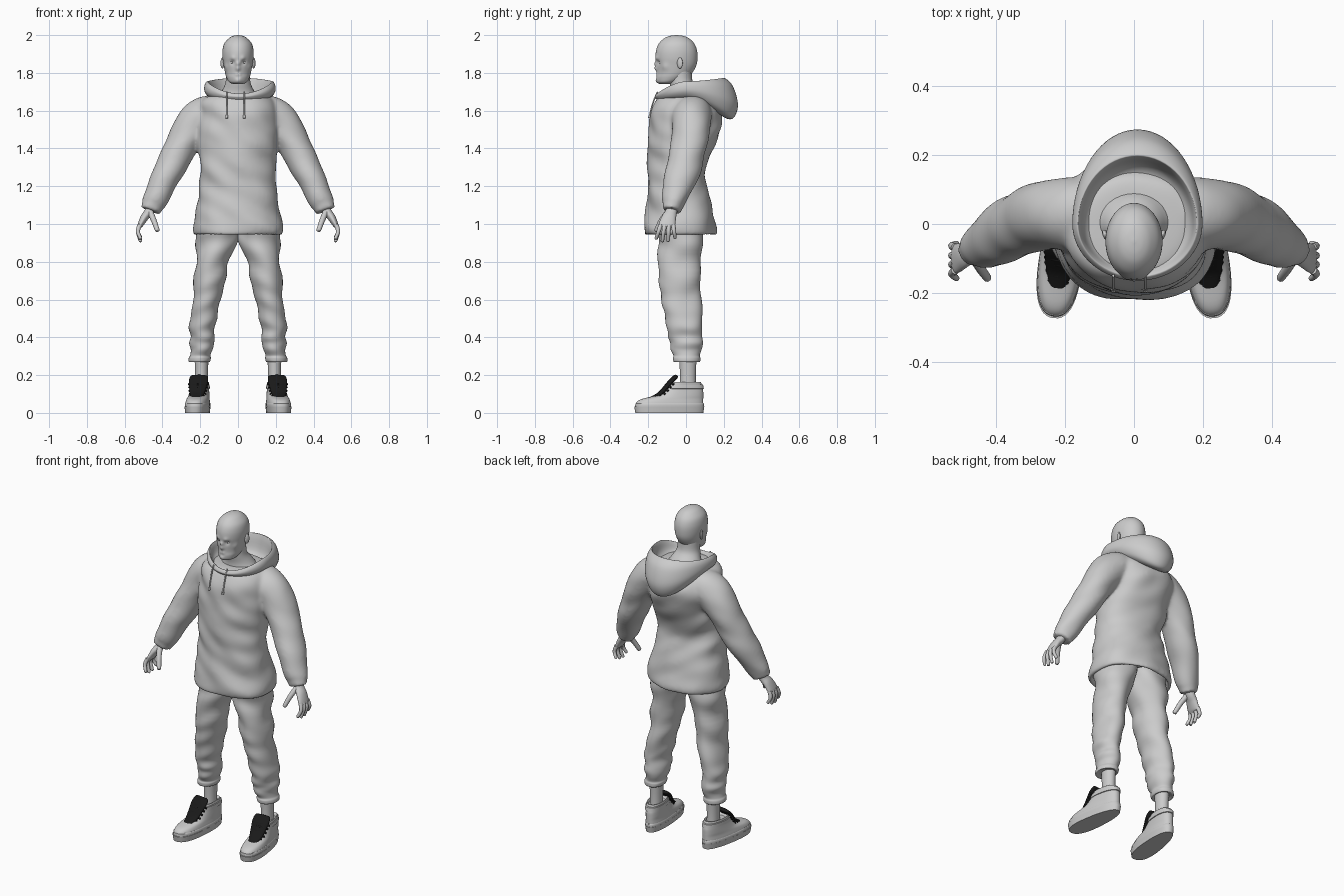
import bpy, bmesh, math
from mathutils import Vector, Matrix, noise

BLACK = bpy.data.materials.new("black")
BLACK.diffuse_color = (0.01, 0.01, 0.01, 1)


def spline(rows, sub):
    """Catmull-Rom interpolation through tuples of numbers."""
    rows = [Vector(r) for r in rows]
    out = []
    for i in range(len(rows) - 1):
        a, b, c, d = rows[max(i - 1, 0)], rows[i], rows[i + 1], rows[min(i + 2, len(rows) - 1)]
        for k in range(sub):
            t = k / sub
            out.append(0.5 * (2 * b + (c - a) * t + (2 * a - 5 * b + 4 * c - d) * t * t
                              + (3 * b - a - 3 * c + d) * t ** 3))
    return out + [rows[-1]]


def skin(name, rings, mirror=False, cap=True, xf=None, mat=None, angle=60):
    """Join rings of points into one smooth mesh."""
    bm = bmesh.new()
    vs = [[bm.verts.new(p) for p in r] for r in rings]
    n = len(vs[0])
    for r, s in zip(vs, vs[1:]):
        for i in range(n):
            bm.faces.new((r[i], r[(i + 1) % n], s[(i + 1) % n], s[i]))
    if cap:
        bm.faces.new(vs[0])
        bm.faces.new(vs[-1])
    bmesh.ops.recalc_face_normals(bm, faces=bm.faces)
    if xf:
        bm.transform(xf)
    me = bpy.data.meshes.new(name)
    bm.to_mesh(me)
    bm.free()
    ob = bpy.data.objects.new(name, me)
    bpy.context.collection.objects.link(ob)
    bpy.ops.object.select_all(action='DESELECT')
    ob.select_set(True)
    bpy.context.view_layer.objects.active = ob
    bpy.ops.object.shade_smooth_by_angle(angle=math.radians(angle))
    if mirror:
        ob.modifiers.new("mirror", 'MIRROR').use_mirror_merge = False
    if mat:
        me.materials.append(mat)
    return ob


def loft(name, secs, seg=32, sub=5, flat=True, e=2.0, fold=0, taper=0, bumps=(), **kw):
    """Sweep ellipses given as (x, y, z, half width, half depth)."""
    rows, rings = spline(secs, sub), []
    for i, r in enumerate(rows):
        c = Vector(r[:3])
        A, B = Vector((1, 0, 0)), Vector((0, 1, 0))
        if not flat:
            T = (Vector(rows[min(i + 1, len(rows) - 1)][:3]) - Vector(rows[max(i - 1, 0)][:3])).normalized()
            B = (B - T * B.dot(T)).normalized()
            A = B.cross(T)
        ring = []
        for k in range(seg):
            t = 2 * math.pi * k / seg
            u, v = (math.copysign(abs(f) ** (2 / e), f) for f in (math.cos(t), math.sin(t)))
            d = A * (u * r[3] * (1 - taper * v)) + B * (v * r[4])
            p = c + d
            if fold:
                p += d.normalized() * fold * noise.noise(Vector((p.x * 6, p.y * 6, p.z * 11 + p.x * 5)))
            m = Vector((abs(p.x), p.y, p.z))
            for q, rad, push in bumps:
                w = math.exp(-((m - Vector(q)).length / rad) ** 2)
                p += Vector((math.copysign(push[0], p.x), push[1], push[2])) * w
            ring.append(p)
        rings.append(ring)
    return skin(name, rings, **kw)


def ball(name, loc, size, rot=0):
    M = Matrix.Translation(loc) @ Matrix.Rotation(rot, 4, 'Z') @ Matrix.Diagonal((*size, 1))
    a = [math.pi * (i / 12 - 0.5) for i in range(13)]
    rings = [[Vector((max(math.cos(b), .01) * math.cos(k * math.pi / 10),
                      max(math.cos(b), .01) * math.sin(k * math.pi / 10), math.sin(b)))
              for k in range(20)] for b in a]
    return skin(name, rings, mirror=True, xf=M)


# Head with sculpted face, neck, ears and eyes
face = [((0, -.165, 1.823), .014, (0, -.024, 0)), ((0, -.16, 1.848), .012, (0, -.013, 0)),
        ((.031, -.152, 1.857), .014, (0, .010, 0)), ((.028, -.155, 1.876), .014, (0, -.006, 0)),
        ((.010, -.158, 1.793), .010, (0, -.005, 0)), ((0, -.15, 1.777), .009, (0, .004, 0)),
        ((0, -.145, 1.76), .018, (0, -.009, 0)), ((.062, -.11, 1.832), .02, (.004, -.003, 0)),
        ((.045, -.13, 1.80), .02, (-.003, .004, 0))]
loft("head", [(0, -.105, 1.742, .028, .033), (0, -.095, 1.752, .048, .055), (0, -.075, 1.775, .061, .08),
              (0, -.06, 1.80, .068, .093), (0, -.05, 1.84, .076, .105), (0, -.05, 1.88, .082, .111),
              (0, -.05, 1.92, .082, .108), (0, -.05, 1.955, .073, .094), (0, -.05, 1.982, .05, .067),
              (0, -.05, 1.995, .028, .038), (0, -.05, 2.0, .004, .005)], seg=96, sub=7, bumps=face)
loft("neck", [(0, .01, 1.58, .14, .11), (0, .01, 1.65, .12, .092), (0, 0, 1.70, .088, .078),
              (0, -.025, 1.75, .066, .062), (0, -.03, 1.81, .064, .06)])
ball("ear", (.083, -.032, 1.852), (.008, .016, .029), -.4)
ball("eye", (.031, -.131, 1.856), (.013, .012, .009))

# Hoodie body with turned-in hem, and sleeves
body = loft("hoodie", [(0, -.03, 1.03, .195, .15), (0, -.03, .955, .212, .167), (0, -.03, .94, .23, .184),
                       (0, -.03, .98, .238, .191), (0, -.035, 1.08, .225, .175), (0, -.047, 1.2, .202, .155),
                       (0, -.05, 1.28, .197, .151), (0, -.027, 1.4, .205, .173), (0, -.008, 1.5, .212, .192),
                       (0, .003, 1.58, .213, .192), (0, -.005, 1.64, .2, .162), (0, -.01, 1.675, .16, .135),
                       (0, -.01, 1.683, .10, .09)], seg=64, e=2.25, fold=.016)
sleeve = loft("sleeve", [(.10, .03, 1.60, .075, .10), (.17, .03, 1.577, .10, .108), (.23, .03, 1.527, .102, .103),
                         (.285, .02, 1.44, .090, .10), (.335, 0, 1.345, .082, .096), (.385, -.025, 1.25, .077, .087),
                         (.428, -.055, 1.155, .069, .072), (.45, -.067, 1.108, .063, .06),
                         (.454, -.07, 1.098, .057, .054), (.464, -.075, 1.07, .056, .053)],
              flat=False, fold=.012, mirror=True)
# Fuse sleeves into the body so the shoulders flow together
bpy.ops.object.convert(target='MESH')
body.select_set(True)
bpy.context.view_layer.objects.active = body
bpy.ops.object.join()
rm = body.modifiers.new("fuse", 'REMESH')
rm.mode, rm.voxel_size, rm.use_smooth_shade = 'VOXEL', .009, True
sm = body.modifiers.new("soften", 'SMOOTH')
sm.factor, sm.iterations = .5, 14

# Hood: each ring is (half width, front y, back y, front z, side z, back z)
hood = spline([(.10, -.085, .09, 1.65, 1.65, 1.64), (.15, -.125, .165, 1.665, 1.69, 1.665),
               (.167, -.145, .192, 1.685, 1.742, 1.755), (.175, -.155, .205, 1.69, 1.755, 1.772),
               (.187, -.165, .248, 1.675, 1.735, 1.73), (.188, -.16, .275, 1.665, 1.705, 1.635),
               (.173, -.15, .255, 1.655, 1.68, 1.565), (.145, -.13, .215, 1.65, 1.66, 1.558),
               (.12, -.11, .15, 1.64, 1.64, 1.60)], 5)
rings = []
for w, yf, yb, zf, zs, zb in hood:
    ring = []
    for k in range(64):
        c, s = math.cos(k * math.pi / 32), math.sin(k * math.pi / 32)
        y, z = (yb, zb) if s > 0 else (yf, zf)
        ring.append(Vector((.01 + w * c, abs(s) * y, zs + (z - zs) * abs(s) ** 1.7)))
    rings.append(ring)
skin("hood", rings, cap=False)

# Drawstrings with tips
for x in (-.06, .033):
    loft("drawstring", [(x, -.15, 1.70, .004, .004), (x, -.168, 1.66, .004, .004), (x, -.184, 1.61, .004, .004),
                        (x, -.192, 1.575, .004, .004), (x, -.192, 1.573, .007, .007),
                        (x, -.195, 1.56, .006, .006)], seg=10, flat=False)

# Hands: palm, fingers, thumb
loft("palm", [(.455, -.07, 1.11, .027, .032), (.472, -.078, 1.065, .024, .031), (.495, -.09, 1.035, .021, .038),
              (.517, -.101, .995, .015, .043), (.523, -.102, .982, .009, .038)], flat=False, mirror=True, seg=24)


def finger(name, a, b, c, r):
    a, b, c = Vector(a), Vector(b), Vector(c)
    d = (c - b).normalized() * r
    loft(name, [(*a, r * 1.2, r * 1.2), (*b, r, r), (*c, r * .85, r * .85), (*(c + d * .6), r * .6, r * .6),
                (*(c + d * .9), r * .1, r * .1)], seg=12, sub=4, flat=False, mirror=True)


for y0, y1, z1 in ((-.134, -.157, .926), (-.112, -.125, .912), (-.09, -.094, .914), (-.068, -.058, .93)):
    finger("finger", (.52, y0, .995), (.53, (y0 + y1) / 2, .96), (.517, y1, z1), .0105)
finger("thumb", (.468, -.088, 1.07), (.447, -.128, 1.022), (.428, -.155, .97), .0145)

# Trouser legs with gathered cuffs, and ankles
loft("trouser_leg", [(.105, -.03, 1.02, .107, .12), (.11, -.03, .93, .113, .118), (.128, -.03, .84, .097, .116),
                     (.145, -.03, .7, .079, .112), (.16, -.02, .6, .078, .107), (.182, -.01, .51, .070, .10),
                     (.196, -.002, .45, .073, .10), (.193, 0, .405, .066, .101), (.197, .01, .37, .063, .088),
                     (.192, .008, .335, .054, .076), (.193, .01, .305, .051, .063), (.193, .01, .29, .056, .067),
                     (.193, .01, .27, .052, .064), (.193, .01, .275, .035, .042)], seg=40, fold=.024, mirror=True)
loft("ankle", [(.193, .01, .10, .035, .045), (.193, .01, .2, .034, .042), (.193, .01, .32, .038, .048)],
     mirror=True)

# High-top shoes, toes turned slightly outward
SHOE = dict(mirror=True, xf=Matrix.Translation((.2, 0, 0)) @ Matrix.Rotation(math.radians(7), 4, 'Z'))
loft("shoe_sole", [(0, -.089, 0, .059, .181), (0, -.089, .034, .063, .187)], seg=48, sub=1, e=2.4, taper=.14,
     angle=40, **SHOE)
loft("shoe_upper", [(0, -.088, .03, .061, .181), (0, -.087, .053, .060, .179), (0, -.073, .073, .056, .165),
                    (0, -.036, .092, .052, .128), (0, -.014, .12, .048, .105), (0, -.006, .145, .046, .09),
                    (0, -.002, .158, .047, .083), (0, -.002, .164, .043, .077), (0, .002, .15, .035, .06)],
     seg=48, e=2.4, taper=.1, **SHOE)
loft("ankle_strap", [(0, -.006, .126, .042, .09), (0, -.006, .128, .051, .101), (0, -.003, .15, .05, .094),
                     (0, -.003, .152, .042, .085)], seg=48, sub=1, e=2.4, taper=.1, angle=40, **SHOE)
loft("toe_cap", [(0, -.088, .03, .062, .183), (0, -.087, .05, .062, .182), (0, -.086, .053, .058, .176)],
     seg=48, sub=2, e=2.4, taper=.12, angle=40, **SHOE)
loft("shoe_tongue", [(0, -.185, .078, .022, .008), (0, -.14, .10, .038, .012), (0, -.105, .138, .046, .012),
                     (0, -.08, .168, .051, .012), (0, -.055, .192, .046, .011), (0, -.05, .197, .03, .006)],
     flat=False, e=2.6, mat=BLACK, **SHOE)
for i, (y, z) in enumerate([(-.175, .088), (-.155, .1), (-.137, .114), (-.122, .132), (-.108, .15), (-.094, .166)]):
    w = .036 + i * .003
    loft("lace", [(-w, y + .022, z - .016, .006, .006), (-w * .6, y + .004, z - .003, .006, .006),
                  (w * .6, y + .004, z - .003, .006, .006), (w, y + .022, z - .016, .006, .006)],
         seg=10, sub=4, flat=False, mat=BLACK, **SHOE)
